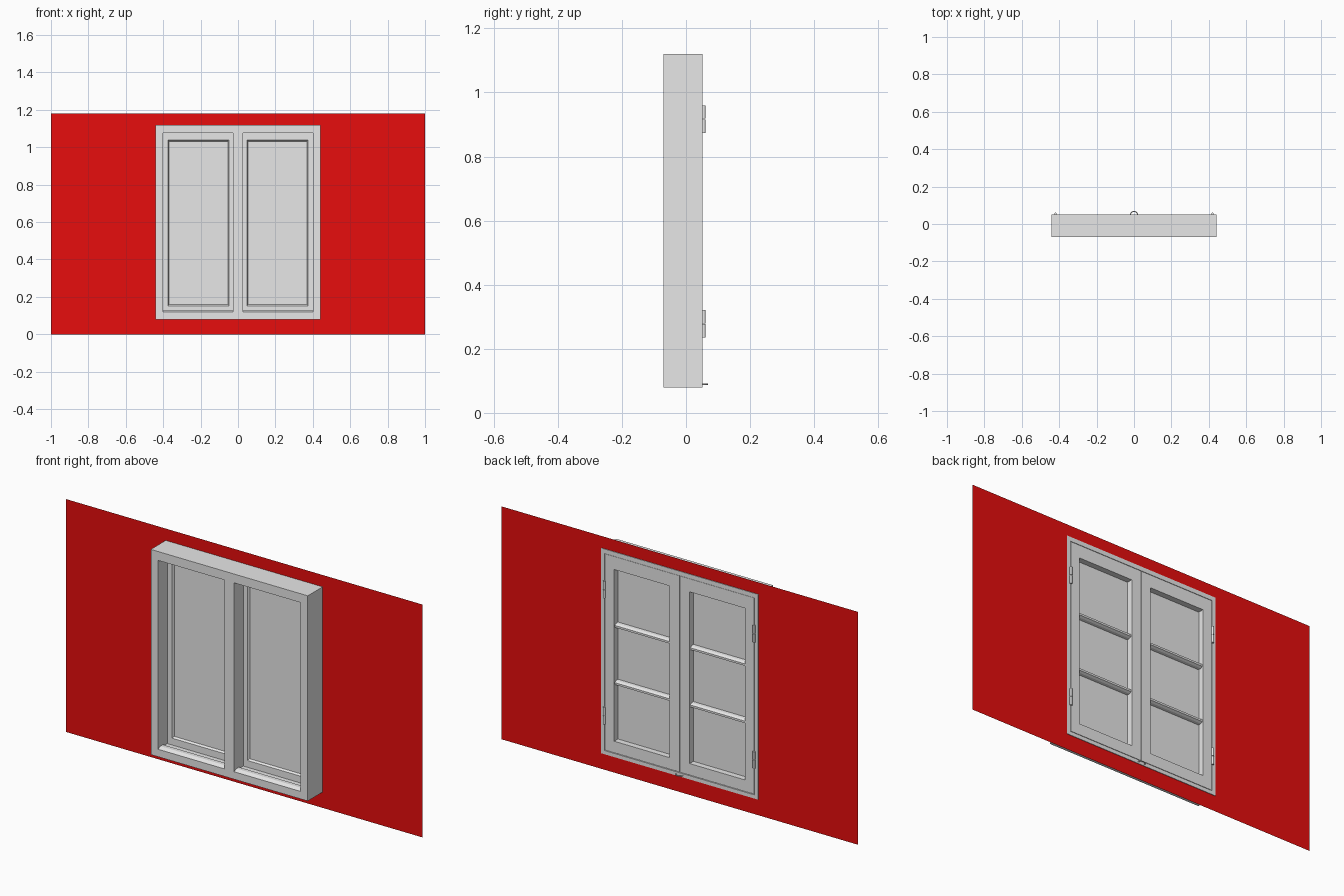
import bpy, bmesh, math

cube = bpy.data.objects.get("Cube")
if cube:
    bpy.data.objects.remove(cube, do_unlink=True)


def material(name, colour):
    m = bpy.data.materials.new(name)
    m.use_nodes = True
    m.diffuse_color = colour
    m.node_tree.nodes["Principled BSDF"].inputs["Base Color"].default_value = colour
    return m


GREY = material("pale grey", (0.8, 0.8, 0.8, 1))
RED = material("wall red", (0.8, 0.004, 0.004, 1))


def finish(bm, name, mat):
    bmesh.ops.recalc_face_normals(bm, faces=bm.faces[:])
    mesh = bpy.data.meshes.new(name)
    bm.to_mesh(mesh)
    bm.free()
    mesh.materials.append(mat)
    ob = bpy.data.objects.new(name, mesh)
    bpy.context.collection.objects.link(ob)
    return ob


def ring(name, outer, inner, profile, mat=GREY, closed=True):
    """Sweep (t, y) points round a rectangle; t blends outer to inner."""
    bm = bmesh.new()
    loops = []
    for t, y in profile:
        x0, z0, x1, z1 = [a + (b - a) * t for a, b in zip(outer, inner)]
        loops.append([bm.verts.new((x, y, z)) for x, z in
                      ((x0, z0), (x1, z0), (x1, z1), (x0, z1))])
    pairs = list(zip(loops, loops[1:] + loops[:1]))
    for a, b in pairs if closed else pairs[:-1]:
        for i in range(4):
            j = (i + 1) % 4
            bm.faces.new((a[i], a[j], b[j], b[i]))
    return finish(bm, name, mat)


def prism(name, x0, x1, profile):
    """Extrude a (y, z) profile along x."""
    bm = bmesh.new()
    ends = [[bm.verts.new((x, y, z)) for y, z in profile] for x in (x0, x1)]
    for end in ends:
        bm.faces.new(end)
    for i in range(len(profile)):
        j = (i + 1) % len(profile)
        bm.faces.new((ends[0][i], ends[0][j], ends[1][j], ends[1][i]))
    return finish(bm, name, GREY)


def box(name, x0, x1, y0, y1, z0, z1):
    return prism(name, x0, x1, [(y0, z0), (y1, z0), (y1, z1), (y0, z1)])


def cylinder(name, x, y, z0, z1, r):
    bm = bmesh.new()
    bmesh.ops.create_cone(bm, cap_ends=True, segments=12, radius1=r, radius2=r,
                          depth=z1 - z0)
    bmesh.ops.translate(bm, verts=bm.verts, vec=(x, y, (z0 + z1) / 2))
    ob = finish(bm, name, GREY)
    ob.data.shade_smooth()
    ob.data.set_sharp_from_angle(angle=math.radians(40))


# Thin wall sheet with an opening for the window
FRAME = (-0.44, 0.08, 0.44, 1.12)
ring("wall", (-1, 0, 1, 1.18), (-0.435, 0.085, 0.435, 1.115),
     [(0, 0.049), (1, 0.049)], RED, closed=False)

# Outer frame, rebated at the back to take the sashes
ring("outer_frame", FRAME, (-0.40, 0.118, 0.40, 1.075),
     [(0, -0.07), (1, -0.07), (1, 0.005), (0.5, 0.005), (0.5, 0.052), (0, 0.052)])
box("mullion", -0.026, 0.026, -0.07, 0.005, 0.11, 1.08)

for side, s in (("left", 1), ("right", -1)):
    def span(a, b):
        return sorted((s * a, s * b))

    # Sloping sill inside the opening
    prism(side + "_sill", *span(0.026, 0.40),
          [(-0.07, 0.112), (-0.07, 0.117), (-0.05, 0.126), (-0.03, 0.126),
           (-0.03, 0.118), (0.004, 0.118), (0.004, 0.112)])

    # Sash with a chamfered front edge round the pane
    x0, x1 = span(0.001, 0.418)
    i0, i1 = span(0.056, 0.367)
    ring(side + "_sash", (x0, 0.102, x1, 1.096), (i0, 0.16, i1, 1.03),
         [(0, 0.006), (0.86, 0.006), (1, 0.018), (1, 0.051), (0, 0.051)])
    box(side + "_pane", i0 - 0.005, i1 + 0.005, 0.016, 0.021, 0.155, 1.035)

    # Two glazing bars on the back of the pane
    for k in (1, 2):
        z = 0.16 + 0.87 * k / 3
        prism(f"{side}_glazing_bar_{k}", i0 - 0.002, i1 + 0.002,
              [(0.02, z - 0.013), (0.035, z - 0.011), (0.046, z - 0.005),
               (0.046, z + 0.005), (0.035, z + 0.011), (0.02, z + 0.013)])

    # Hinges, each of two knuckles
    for k, z in enumerate((0.278, 0.917)):
        cylinder(f"{side}_hinge_{k}_lower", s * 0.42, 0.055, z - 0.043, z - 0.001, 0.006)
        cylinder(f"{side}_hinge_{k}_upper", s * 0.42, 0.055, z + 0.001, z + 0.043, 0.006)

# Small curved catch at the foot of the meeting stiles
curve = bpy.data.curves.new("catch", "CURVE")
curve.dimensions = "3D"
curve.bevel_depth = 0.0025
curve.bevel_resolution = 2
curve.use_fill_caps = True
spline = curve.splines.new("POLY")
spline.points.add(12)
for i, p in enumerate(spline.points):
    a = math.radians(-20 + 220 * i / 12)
    p.co = (0.018 * math.cos(a), 0.053 + 0.014 * math.sin(a), 0.089, 1)
curve.materials.append(GREY)
bpy.context.collection.objects.link(bpy.data.objects.new("catch", curve))
